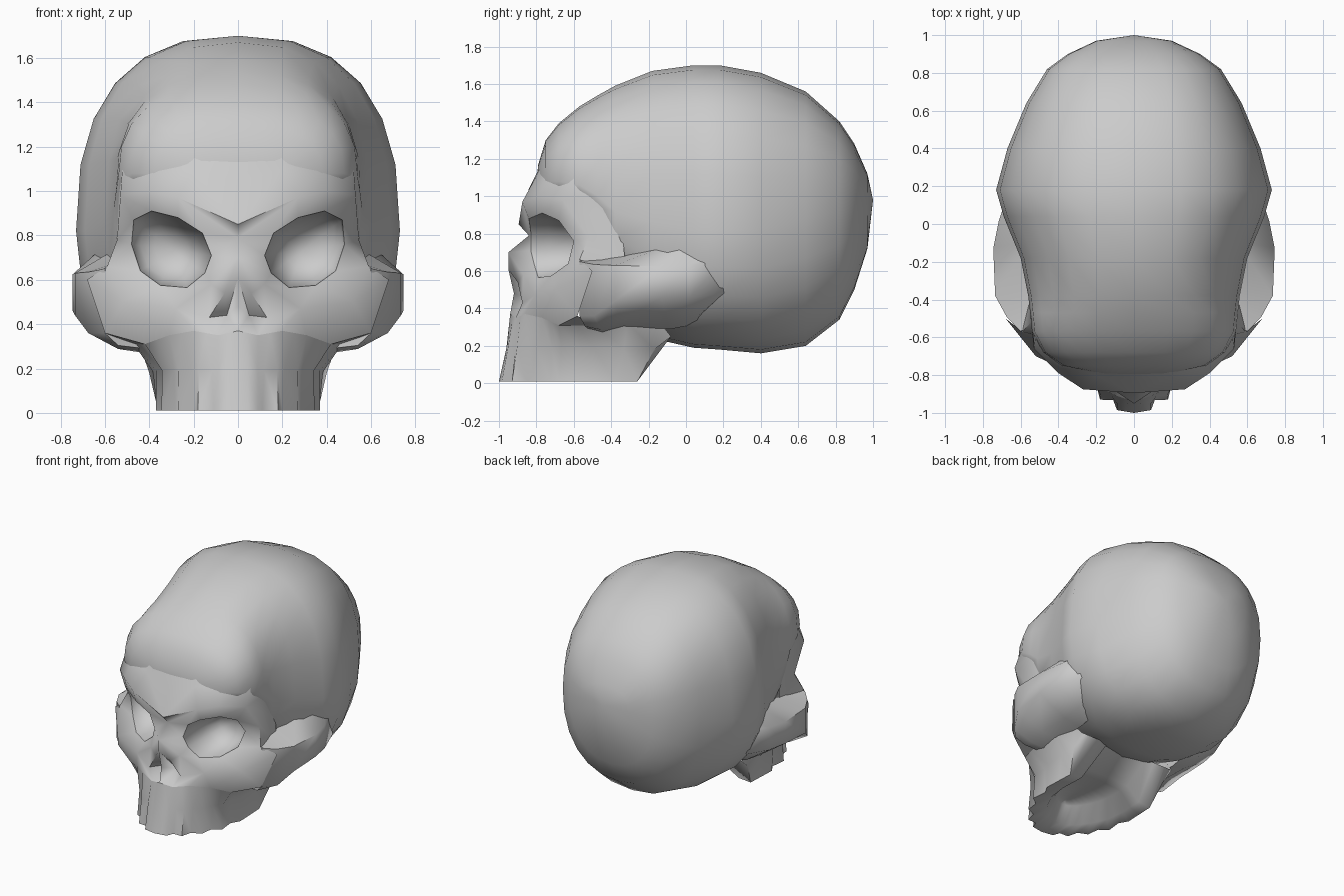
import bpy, bmesh, math
from mathutils import Vector

if "Cube" in bpy.data.objects:
    bpy.data.objects.remove(bpy.data.objects["Cube"])


def finish(name, bm, mirror=True, angle=60):
    bmesh.ops.remove_doubles(bm, verts=bm.verts, dist=0.0005)
    bmesh.ops.recalc_face_normals(bm, faces=bm.faces)
    me = bpy.data.meshes.new(name)
    bm.to_mesh(me)
    bm.free()
    ob = bpy.data.objects.new(name, me)
    bpy.context.collection.objects.link(ob)
    if mirror:
        m = ob.modifiers.new("mirror", "MIRROR")
        m.use_clip = True
        m.merge_threshold = 0.002
    bpy.ops.object.select_all(action="DESELECT")
    ob.select_set(True)
    bpy.context.view_layer.objects.active = ob
    bpy.ops.object.shade_smooth_by_angle(angle=math.radians(angle))
    return ob


def face(bm, pts):
    out = []
    for p in pts:
        if not any((Vector(p) - Vector(q)).length < 1e-5 for q in out):
            out.append(p)
    if len(out) > 2:
        bm.faces.new([bm.verts.new(p) for p in out])


def strip(bm, a, b, closed=False):
    n = len(a)
    for i in range(n if closed else n - 1):
        j = (i + 1) % n
        face(bm, [a[i], a[j], b[j], b[i]])


def toward(loop, centre, side, depth):
    # shrink a loop towards a centre in x/z and move it back in y
    c = Vector(centre)
    return [(c.x + (p[0] - c.x) * side, p[1] + (c.y - p[1]) * depth,
             c.z + (p[2] - c.z) * side) for p in loop]


# Cranium: coronal sections (y, half width, top, bottom, height of widest point)
sections = [(-.79, .20, 1.17, 1.0, 1.06), (-.75, .38, 1.30, .97, 1.08),
            (-.68, .48, 1.39, .95, 1.08), (-.57, .54, 1.48, .92, 1.06),
            (-.47, .55, 1.54, .80, 1.0), (-.38, .56, 1.59, .45, .92),
            (-.18, .60, 1.67, .24, .86), (.04, .69, 1.70, .19, .82),
            (.18, .73, 1.70, .18, .82), (.40, .67, 1.66, .16, .82),
            (.64, .57, 1.56, .20, .88), (.82, .46, 1.40, .34, .92),
            (.90, .35, 1.28, .50, .94), (.97, .20, 1.12, .72, .97)]
bm = bmesh.new()
rings = []
for y, w, top, bot, mid in sections:
    ring = []
    for k in range(24):
        a = 2 * math.pi * k / 24
        c, s = math.cos(a), math.sin(a)
        e = 2 / 2.5 if s >= 0 else 2 / 2.3
        x = math.copysign(abs(c) ** e, c) * w
        z = mid + (abs(s) ** e * (top - mid) if s > 0 else -abs(s) ** e * (mid - bot))
        ring.append((x, y, z))
    rings.append(ring)
for a, b in zip(rings, rings[1:]):
    strip(bm, a, b, True)
strip(bm, rings[0], [(0, -.80, 1.08)] * 24, True)
strip(bm, rings[-1], [(0, 1.0, .98)] * 24, True)
finish("cranium", bm, False)

# Face half: loops around the eye socket
rim = [(.16, -.83, .81), (.27, -.84, .88), (.39, -.77, .91), (.47, -.68, .87),
       (.48, -.60, .76), (.44, -.63, .64), (.35, -.72, .575), (.23, -.79, .565),
       (.15, -.81, .63), (.12, -.83, .71)]
outer = [(0, -.84, .79), (.27, -.875, .97), (.40, -.79, 1.0), (.53, -.66, .98),
         (.545, -.52, .78), (.59, -.57, .66), (.52, -.70, .50), (.28, -.81, .47),
         (.12, -.87, .58), (0, -.95, .70)]
glabella = (0, -.895, .85)
forehead = [(0, -.84, 1.04), (.20, -.805, 1.10), (.38, -.725, 1.12), (.52, -.585, 1.12)]
bm = bmesh.new()
strip(bm, rim, outer, True)
face(bm, [outer[0], outer[1], glabella])
strip(bm, [glabella] + outer[1:4], forehead)
strip(bm, forehead, [(0, -.75, 1.22), (.19, -.74, 1.24), (.36, -.66, 1.24), (.50, -.5, 1.22)])
# temple wall behind the outer rim
strip(bm, [forehead[3]] + outer[3:6],
      [(.53, -.46, 1.14), (.54, -.42, 1.0), (.55, -.34, .8), (.55, -.32, .60)])
# nasal opening: bridge, cheek edge, and a pocket on each side of the septum
nasal = [(0, -.95, .61), (.06, -.90, .54), (.13, -.875, .43), (.09, -.91, .35),
         (0, -.94, .37), (0, -.92, .48)]
gum = [nasal[4], nasal[3], (.20, -.86, .37), (.31, -.77, .35), (.42, -.68, .31),
       (.47, -.48, .31), (.43, -.15, .34)]
face(bm, [outer[9], outer[8], nasal[1], nasal[0]])
strip(bm, [outer[8], outer[7], gum[2]], nasal[1:4])
strip(bm, nasal, [(.05, -.80, .44)] * 6, True)
# cheek front
cheek_top, cheek_low = (.68, -.50, .60), (.60, -.58, .36)
face(bm, [outer[7], outer[6], gum[3], gum[2]])
face(bm, [outer[6], gum[4], gum[3]])
face(bm, [outer[6], outer[5], cheek_top])
face(bm, [outer[6], cheek_top, cheek_low, gum[4]])
face(bm, [cheek_low, gum[4], gum[5]])
finish("face", bm)

# Eye socket cup
bm = bmesh.new()
prev = rim
for side, depth in ((.96, .3), (.78, .7), (.45, .95), (0, 1)):
    loop = toward(rim, (.29, -.51, .73), side, depth)
    strip(bm, prev, loop, True)
    prev = loop
finish("eye_socket", bm)

# Cheekbone and arch: (outer x, y, low z, high z, rise to temple, drop to skull base)
arch = [(.60, -.57, .36, .65, .02, .07), (.675, -.49, .36, .635, .03, .09),
        (.735, -.38, .44, .63, .05, .14), (.745, -.13, .46, .625, .12, .17),
        (.715, .02, .46, .63, .18, .14), (.655, .20, .48, .66, .10, .0)]
bm = bmesh.new()
loops = []
for x, y, lo, hi, rise, drop in arch:
    inner = .54 if y > -.5 else .52
    loops.append([(x, y, lo), (x, y, hi), (inner, y + .05, hi + rise),
                  (.42, y + .05, lo - drop), (.54, y + .03, lo - drop * .8)])
for a, b in zip(loops, loops[1:]):
    strip(bm, a, b, True)
face(bm, loops[0])
face(bm, loops[-1])
finish("cheek_arch", bm, angle=60)

# Upper jaw: tooth arch with grooves, joined to the gum line
tooth = [(0, -1.0), (.09, -.985), (.18, -.93), (.27, -.82), (.345, -.68), (.37, -.5), (.36, -.26)]


def grooved(row, pull):
    out = []
    for i, (p, q) in enumerate(zip(row, row[1:])):
        m = (Vector(p) + Vector(q)) / 2
        if 0 < i < 5:
            m.x -= pull
            m.y += pull
        out += [p, tuple(m)]
    return out + [row[-1]]


bottom = [(x, y, .01) for x, y in tooth]
middle = [(x * .99, y + .04 * (1 - i / 6), .19) for i, (x, y) in enumerate(tooth)]
inside = [(x * .72, y * .8 - .05, .02) for x, y in tooth]
roof = [(x * .5, y * .65 - .12, .13) for x, y in tooth]
centre = [(0, y * .6 - .15, .15) for x, y in tooth]
middle[-1] = (.40, -.17, .18)
bm = bmesh.new()
rows = [grooved(gum, 0), grooved(middle, .015), grooved(bottom, .025),
        grooved(inside, 0), grooved(roof, 0), grooved(centre, 0)]
for a, b in zip(rows, rows[1:]):
    strip(bm, a, b)
# back wall of the jaw up to the skull base
ends = [r[-1] for r in rows]
strip(bm, ends, [(p[0] * .95, -.08, .25) for p in ends])
finish("upper_jaw", bm)
